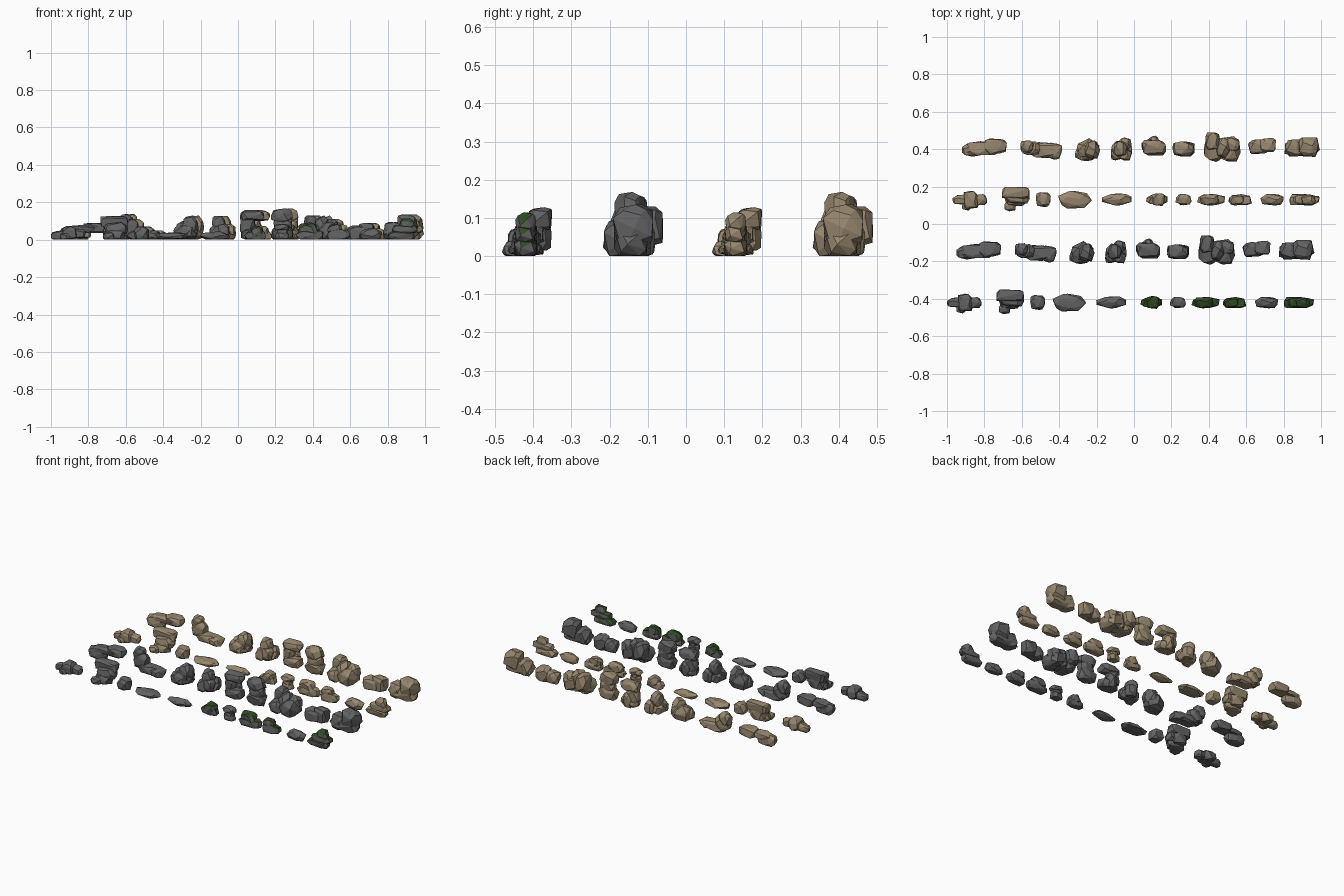
import bpy, bmesh, math, random

random.seed(7)


def material(name, rgb):
    m = bpy.data.materials.new(name)
    m.diffuse_color = (*rgb, 1)
    return m


TAN = material("sandstone", (0.31, 0.245, 0.16))
GREY = material("slate", (0.125, 0.125, 0.13))
MOSS = material("moss", (0.03, 0.07, 0.018))


def boulder(bm, dx, dy, z, w, d, h, k=0.7):
    """Faceted convex stone filling the box centred on (dx, dy), from z up to z + h."""
    n = 26
    pts = []
    for i in range(n):
        c = 1 - 2 * (i + 0.5) / n
        a = i * 2.39996 + random.uniform(-0.35, 0.35)
        s = math.sqrt(1 - c * c)
        p = [s * math.cos(a), s * math.sin(a), c]
        r = random.uniform(0.86, 1.04)
        pts.append([math.copysign(abs(q) ** k, q) * r for q in p])
    # fit to the box exactly, flattening the underside
    for p in pts:
        p[2] = max(p[2], -0.75)
    for ax, (lo, size) in enumerate(((dx - w / 2, w), (dy - d / 2, d), (z, h))):
        mn = min(p[ax] for p in pts)
        mx = max(p[ax] for p in pts)
        for p in pts:
            p[ax] = lo + (p[ax] - mn) / (mx - mn) * size
    verts = [bm.verts.new(p) for p in pts]
    bmesh.ops.convex_hull(bm, input=verts)
    loose = [v for v in verts if v.is_valid and not v.link_faces]
    bmesh.ops.delete(bm, geom=loose, context='VERTS')


def rock(name, x, y, parts, mossy=False):
    """Build one rock from stones, in sandstone and again in slate."""
    bm = bmesh.new()
    for p in parts:
        one = bmesh.new()
        boulder(one, *p)
        bmesh.ops.dissolve_limit(one, angle_limit=math.radians(13),
                                 verts=one.verts[:], edges=one.edges[:])
        tmp = bpy.data.meshes.new("tmp")
        one.to_mesh(tmp)
        one.free()
        bm.from_mesh(tmp)
        bpy.data.meshes.remove(tmp)
    bm.normal_update()
    for stone, mat, ox, oy in (("sandstone", TAN, 0, 0), ("slate", GREY, -0.03, -0.55)):
        me = bpy.data.meshes.new(f"{stone}_{name}")
        bm.to_mesh(me)
        me.materials.append(mat)
        if mossy and mat is GREY:
            me.materials.append(MOSS)
            for f in me.polygons:
                if f.normal.z > 0.3:
                    f.material_index = 1
        ob = bpy.data.objects.new(me.name, me)
        ob.location = (x + ox, y + oy, 0)
        bpy.context.collection.objects.link(ob)
    bm.free()


# Large rocks, each stone is (dx, dy, bottom, width, depth, height[, roundness])
Y = 0.405
rock("long_ledge", -0.80, Y, [(-0.055, -0.01, 0.0, 0.13, 0.07, 0.07),
                              (-0.01, 0.0, 0.04, 0.18, 0.075, 0.04),
                              (0.06, 0.01, 0.035, 0.12, 0.085, 0.055, 0.6)])
rock("leaning_rock", -0.50, 0.40, [(0.01, -0.005, 0.0, 0.18, 0.085, 0.055),
                                   (-0.05, 0.005, 0.02, 0.095, 0.075, 0.09),
                                   (-0.072, 0.015, 0.06, 0.07, 0.065, 0.078),
                                   (0.075, -0.01, 0.0, 0.08, 0.09, 0.05)])
rock("sloped_boulder", -0.248, 0.398, [(-0.005, -0.02, 0.0, 0.125, 0.085, 0.08, 0.8),
                                       (0.0, 0.0, 0.0, 0.125, 0.122, 0.10, 1.0),
                                       (0.025, 0.0, 0.02, 0.085, 0.095, 0.11, 0.8)])
rock("piled_stones", -0.067, 0.40, [(0.0, 0.0, 0.0, 0.115, 0.09, 0.06),
                                    (0.02, 0.03, 0.0, 0.07, 0.065, 0.08),
                                    (-0.025, -0.03, 0.0, 0.065, 0.06, 0.075),
                                    (0.02, -0.03, 0.015, 0.065, 0.06, 0.07),
                                    (-0.005, 0.0, 0.045, 0.075, 0.085, 0.083)])
rock("mushroom_rock", 0.105, 0.41, [(0.0, 0.0, 0.0, 0.12, 0.09, 0.065),
                                    (-0.025, 0.005, 0.03, 0.08, 0.075, 0.10),
                                    (0.0, 0.0, 0.10, 0.13, 0.08, 0.058),
                                    (0.0, 0.025, 0.0, 0.06, 0.075, 0.09)])
rock("tall_stack", 0.265, 0.402, [(0.0, 0.0, 0.0, 0.12, 0.08, 0.075),
                                  (0.005, 0.0, 0.045, 0.10, 0.07, 0.075),
                                  (0.0, 0.0, 0.095, 0.115, 0.08, 0.073)])
rock("big_cluster", 0.475, 0.407, [(0.04, -0.005, 0.0, 0.11, 0.135, 0.095, 0.6),
                                   (-0.05, -0.01, 0.0, 0.10, 0.13, 0.085),
                                   (-0.055, 0.035, 0.03, 0.08, 0.095, 0.10, 0.6),
                                   (0.0, 0.0, 0.0, 0.08, 0.11, 0.13),
                                   (0.05, 0.015, 0.03, 0.08, 0.08, 0.08)])
rock("medium_pair", 0.685, 0.418, [(-0.02, -0.005, 0.0, 0.11, 0.08, 0.075),
                                   (0.03, 0.005, 0.0, 0.09, 0.075, 0.09, 0.6)])
rock("wide_boulder", 0.90, 0.406, [(0.0, 0.0, 0.0, 0.19, 0.09, 0.085),
                                   (0.035, 0.005, 0.03, 0.11, 0.105, 0.105),
                                   (-0.045, 0.0, 0.0, 0.09, 0.09, 0.095)])

# Small rocks
Y = 0.13
rock("tapered_stone", -0.878, Y, [(-0.03, 0.0, 0.0, 0.125, 0.055, 0.05, 0.85),
                                  (0.01, 0.0, 0.005, 0.085, 0.095, 0.07),
                                  (0.055, 0.0, 0.01, 0.075, 0.06, 0.05),
                                  (-0.015, -0.035, 0.0, 0.055, 0.045, 0.035)])
rock("slab_stack", -0.632, Y, [(0.0, 0.0, 0.0, 0.12, 0.075, 0.055),
                               (-0.03, -0.035, 0.0, 0.06, 0.055, 0.04),
                               (0.01, 0.015, 0.03, 0.13, 0.075, 0.065),
                               (0.0, 0.038, 0.015, 0.10, 0.06, 0.08),
                               (0.0, 0.038, 0.07, 0.148, 0.062, 0.058, 0.4)])
rock("round_stone", -0.485, Y, [(0.0, 0.0, 0.0, 0.08, 0.08, 0.07)])
rock("flat_stone", -0.315, Y, [(0.0, 0.0, 0.0, 0.18, 0.095, 0.04, 0.95)])
rock("flat_sliver", -0.092, Y, [(0.0, 0.0, 0.0, 0.16, 0.065, 0.045, 1.1)])
rock("small_mossy_stone", 0.122, Y, [(0.0, 0.0, 0.0, 0.115, 0.055, 0.05),
                                     (0.01, 0.0, 0.02, 0.07, 0.068, 0.055)], True)
rock("small_pillar", 0.265, Y, [(0.0, 0.0, 0.0, 0.075, 0.06, 0.045),
                                (0.0, 0.0, 0.025, 0.06, 0.05, 0.04),
                                (0.0, 0.0, 0.05, 0.085, 0.06, 0.035)])
rock("mossy_mound", 0.412, Y, [(0.0, 0.0, 0.0, 0.15, 0.062, 0.055),
                               (-0.01, 0.0, 0.025, 0.10, 0.06, 0.068)], True)
rock("mossy_bump", 0.568, Y, [(0.0, 0.0, 0.0, 0.125, 0.06, 0.055),
                              (-0.02, 0.0, 0.025, 0.08, 0.05, 0.058)], True)
rock("low_stone", 0.738, Y, [(0.0, 0.0, 0.0, 0.125, 0.062, 0.06, 0.85)])
rock("mossy_steps", 0.912, Y, [(-0.01, 0.0, 0.0, 0.14, 0.06, 0.05),
                               (0.01, 0.0, 0.035, 0.14, 0.055, 0.045),
                               (0.02, 0.0, 0.06, 0.08, 0.055, 0.055)], True)
